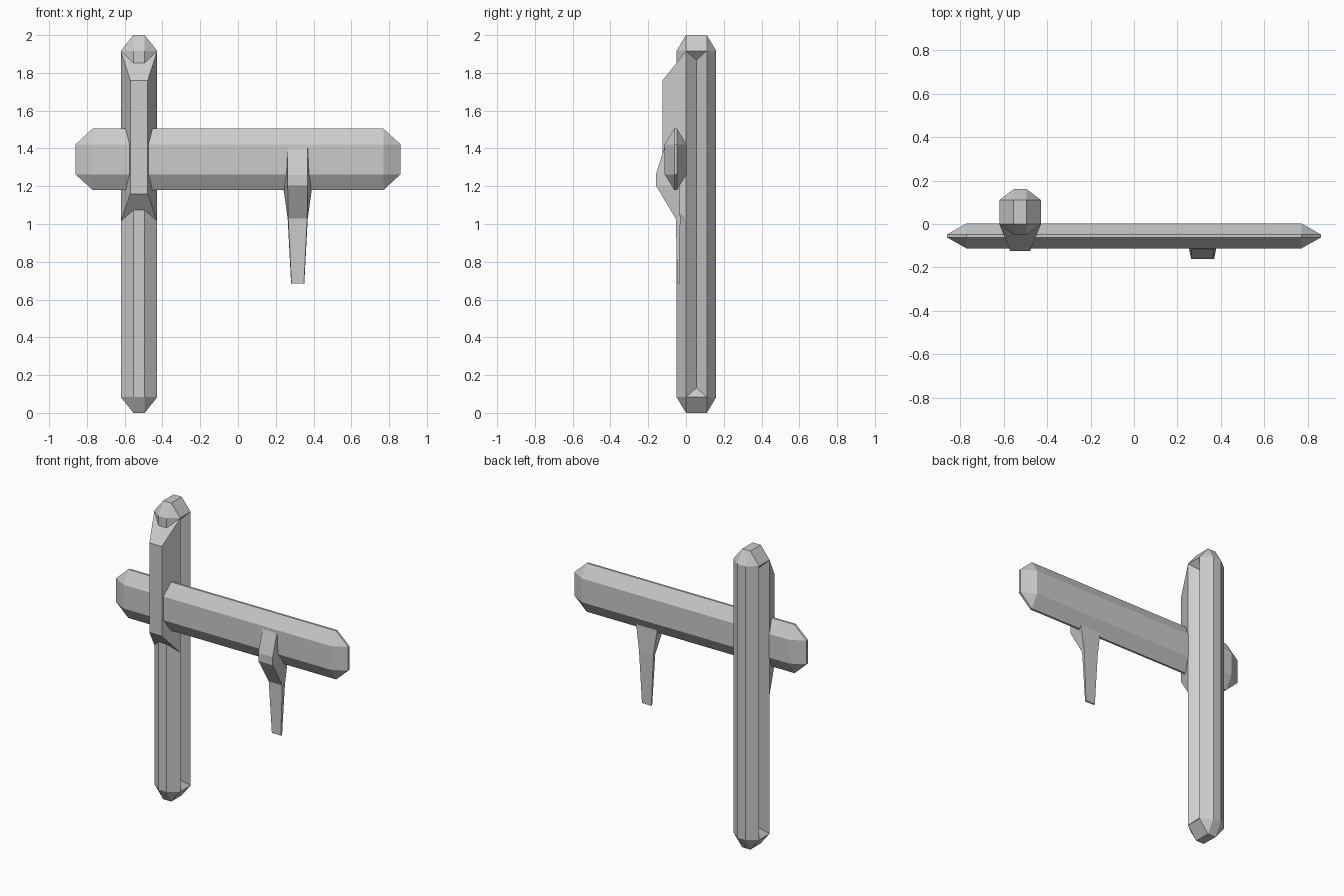
import bpy, bmesh
from math import radians

if "Cube" in bpy.data.objects:
    bpy.data.objects.remove(bpy.data.objects["Cube"])


def finish(name, bm):
    bmesh.ops.recalc_face_normals(bm, faces=bm.faces[:])
    mesh = bpy.data.meshes.new(name)
    bm.to_mesh(mesh)
    bm.free()
    obj = bpy.data.objects.new(name, mesh)
    bpy.context.collection.objects.link(obj)
    return obj


def chamfered_box(lo, hi, cut):
    """Box with every edge cut back by a separate amount per axis."""
    bm = bmesh.new()
    for axis in range(3):
        for corner in range(8):
            co = []
            for i in range(3):
                c = cut[i] if i != axis else 0
                co.append(hi[i] - c if corner >> i & 1 else lo[i] + c)
            bm.verts.new(co)
    bmesh.ops.convex_hull(bm, input=bm.verts[:])
    bmesh.ops.dissolve_limit(bm, angle_limit=radians(1),
                             verts=bm.verts[:], edges=bm.edges[:])
    return bm


def loft(name, rings):
    """Join four-cornered rings into a closed solid."""
    bm = bmesh.new()
    loops = [[bm.verts.new(p) for p in ring] for ring in rings]
    for a, b in zip(loops, loops[1:]):
        for i in range(4):
            j = (i + 1) % 4
            bm.faces.new((a[i], a[j], b[j], b[i]))
    bm.faces.new(loops[0])
    bm.faces.new(loops[-1])
    return finish(name, bm)


# Upright post with a V groove down each side
bm = chamfered_box((-.62, -.05, 0), (-.428, .16, 2), (.066, .05, .083))
bm.normal_update()
for face in [f for f in bm.faces if abs(f.normal.x) > .99]:
    out = 1 if face.calc_center_median().x > -.524 else -1
    v = sorted(face.verts, key=lambda q: (round(q.co.z, 3), q.co.y))
    mid_x, mid_y = v[0].co.x - out * .048, (v[0].co.y + v[1].co.y) / 2
    a = bm.verts.new((mid_x, mid_y, v[0].co.z + .05))
    b = bm.verts.new((mid_x, mid_y, v[2].co.z - .05))
    bmesh.ops.delete(bm, geom=[face], context='FACES_ONLY')
    for loop in ((v[0], v[1], a), (v[2], v[3], b),
                 (v[0], a, b, v[2]), (v[1], a, b, v[3])):
        bm.faces.new(loop)
finish("post", bm)

# Crossbeam
finish("crossbeam", chamfered_box((-.86, -.113, 1.18), (.86, .003, 1.505),
                                  (.09, .051, .083)))

# Tapered clamp plate holding the beam on the post
loft("clamp_plate", [
    [(-.524 + sx * hw, y, z) for sx, z in
     ((-1, lo), (1, lo), (1, hi), (-1, hi))]
    for y, hw, lo, hi in ((.0, .096, 1.015, 1.915), (-.124, .046, 1.16, 1.76))])

# Hanging hook: front half width, back half width, front y, back y, z
hook = ((.053, .062, -.114, -.04, 1.405),
        (.053, .072, -.16, -.035, 1.26),
        (.053, .078, -.16, -.035, 1.205),
        (.05, .053, -.054, -.03, 1.028),
        (.033, .035, -.046, -.035, .685))
loft("hook", [[(.316 - f, yf, z), (.316 + f, yf, z),
               (.316 + b, yb, z), (.316 - b, yb, z)]
              for f, b, yf, yb, z in hook])
